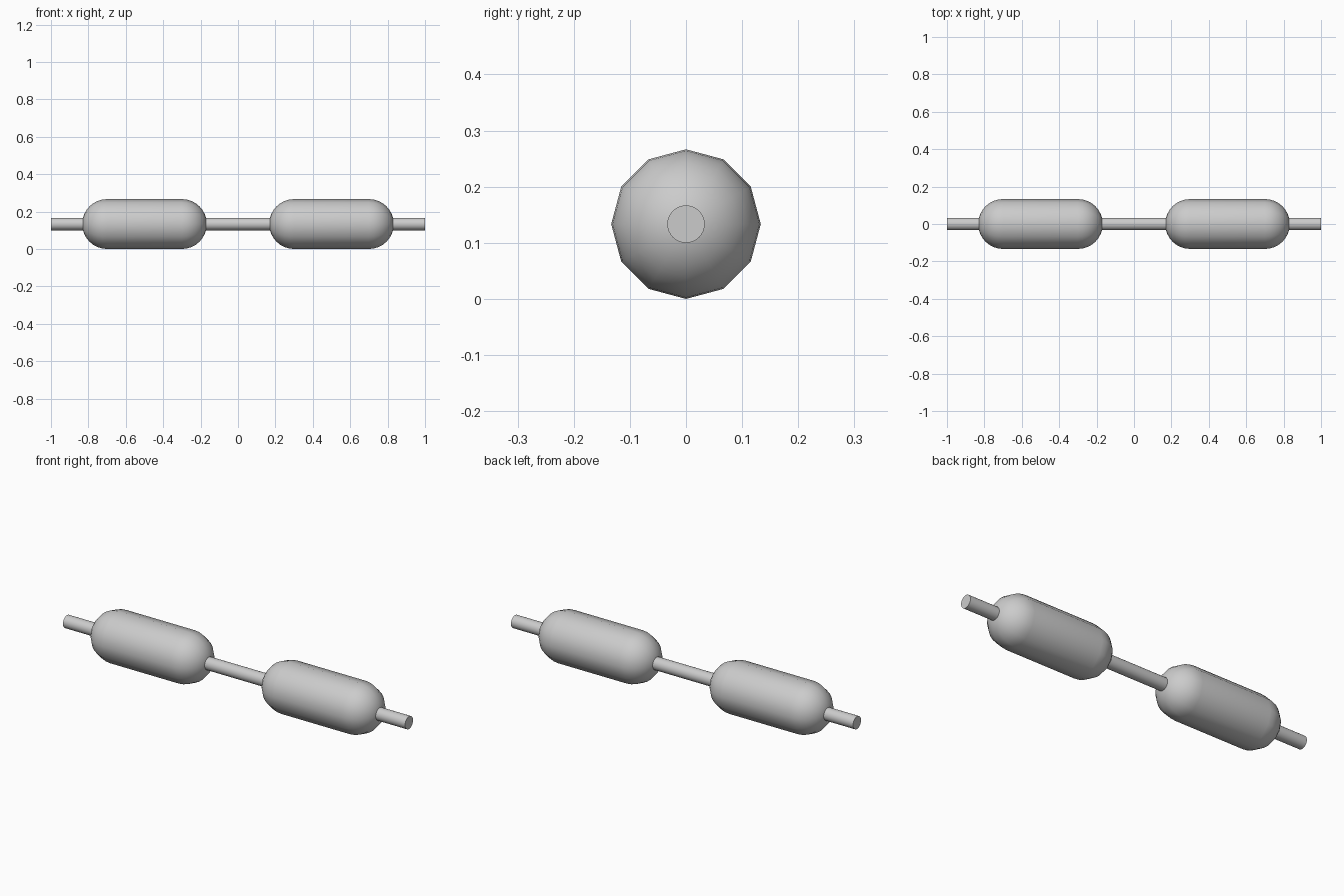
import bpy, bmesh
from math import sin, cos, pi, radians

if "Cube" in bpy.data.objects:
    bpy.data.objects.remove(bpy.data.objects["Cube"])

R_CAP, R_ROD = 0.1333, 0.0333
AXIS_Z = R_CAP


def lathe_x(name, profile, sides, x0):
    """Revolve (x, radius) points around the x axis; closed at both ends."""
    bm = bmesh.new()
    rings = []
    for x, r in profile:
        if r < 1e-6:
            rings.append([bm.verts.new((x, 0, 0))])
        else:
            rings.append([bm.verts.new((x, r * cos(2 * pi * i / sides), r * sin(2 * pi * i / sides)))
                          for i in range(sides)])
    for a, b in zip(rings, rings[1:]):
        for i in range(sides):
            j = (i + 1) % sides
            if len(a) == 1:
                bm.faces.new((a[0], b[i], b[j]))
            elif len(b) == 1:
                bm.faces.new((a[i], b[0], a[j]))
            else:
                bm.faces.new((a[i], b[i], b[j], a[j]))
    for ring in (rings[0], rings[-1]):
        if len(ring) > 1:
            bm.faces.new(ring)
    bmesh.ops.recalc_face_normals(bm, faces=bm.faces)
    mesh = bpy.data.meshes.new(name)
    bm.to_mesh(mesh)
    bm.free()
    obj = bpy.data.objects.new(name, mesh)
    obj.location = (x0, 0, AXIS_Z)
    bpy.context.collection.objects.link(obj)
    bpy.ops.object.select_all(action='DESELECT')
    obj.select_set(True)
    bpy.context.view_layer.objects.active = obj
    bpy.ops.object.shade_smooth_by_angle(angle=radians(40))
    return obj


# thin rod along the full length
lathe_x("rod", [(-1, R_ROD), (1, R_ROD)], 32, 0)

# twelve-sided capsule rollers with hemispherical ends
STEPS, HALF = 8, 0.2
right_end = [(HALF + R_CAP * sin(pi / 2 * k / STEPS), R_CAP * cos(pi / 2 * k / STEPS))
             for k in range(STEPS + 1)]
capsule = [(-x, r) for x, r in reversed(right_end)] + right_end
for side, x in (("left", -0.5), ("right", 0.5)):
    lathe_x(side + "_roller", capsule, 12, x)
